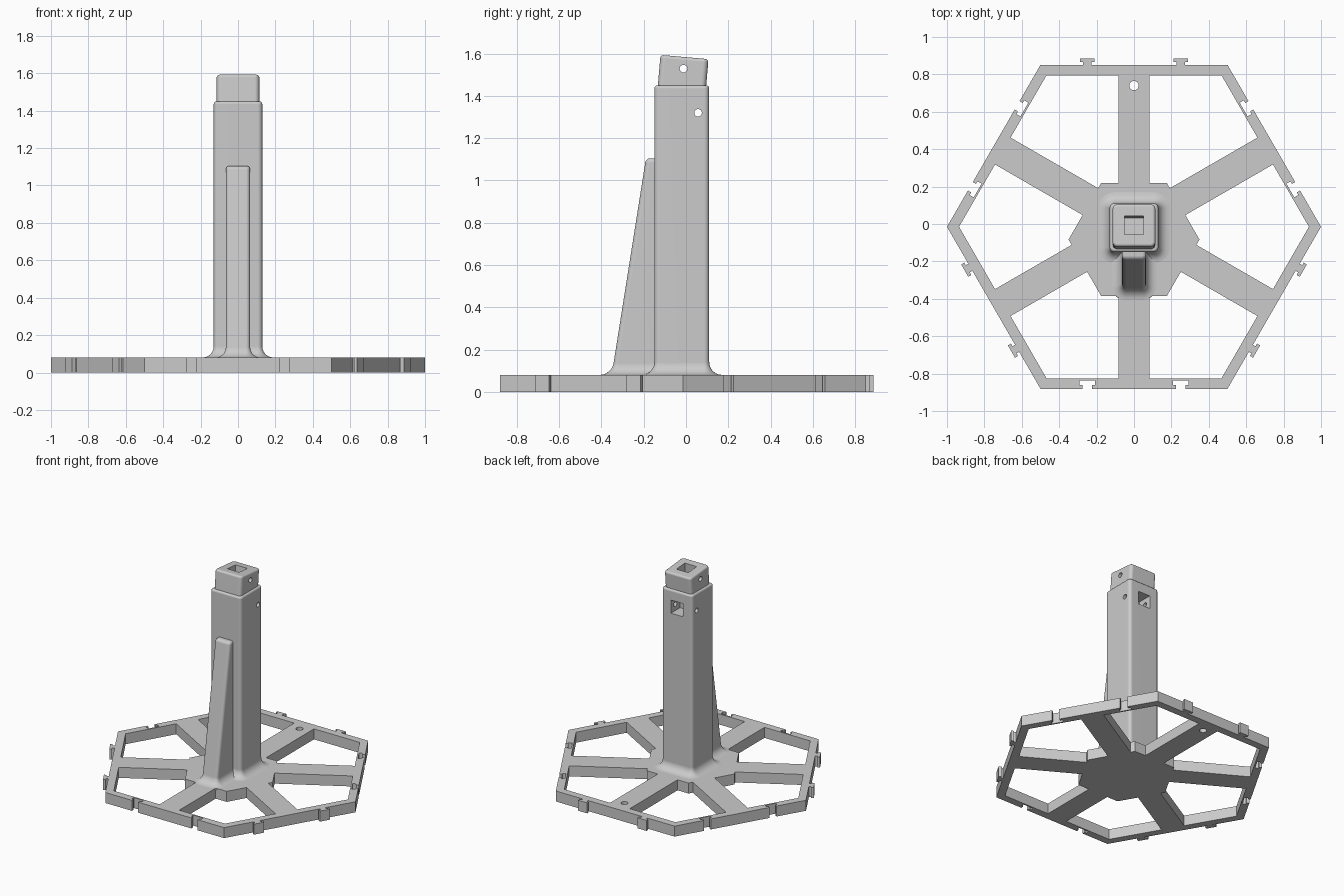
import bpy, bmesh, math
from mathutils import Matrix, Vector

cube = bpy.data.objects.get("Cube")
if cube:
    bpy.data.objects.remove(cube, do_unlink=True)

grey = bpy.data.materials.new("plain_grey")
grey.use_nodes = True
grey.diffuse_color = (0.6, 0.6, 0.6, 1)
grey.node_tree.nodes["Principled BSDF"].inputs["Base Color"].default_value = (0.6, 0.6, 0.6, 1)

BASE = 0.08              # plate thickness
CENTRE_Y = -0.015        # centre of the hexagon frame


def to_object(name, bm):
    bmesh.ops.recalc_face_normals(bm, faces=bm.faces)
    mesh = bpy.data.meshes.new(name)
    bm.to_mesh(mesh)
    bm.free()
    mesh.materials.append(grey)
    obj = bpy.data.objects.new(name, mesh)
    bpy.context.collection.objects.link(obj)
    return obj


def loft(name, rings, matrix=Matrix()):
    """Skin a stack of equal-length rings and close both ends."""
    bm = bmesh.new()
    rows = [[bm.verts.new(matrix @ Vector(p)) for p in ring] for ring in rings]
    n = len(rows[0])
    for low, high in zip(rows, rows[1:]):
        for i in range(n):
            j = (i + 1) % n
            bm.faces.new((low[i], low[j], high[j], high[i]))
    bm.faces.new(rows[0][::-1])
    bm.faces.new(rows[-1])
    return to_object(name, bm)


def prism(name, points, z0, z1, matrix=Matrix()):
    return loft(name, [[(x, y, z) for x, y in points] for z in (z0, z1)], matrix)


def polygon(radius, sides, cy=0.0):
    return [(radius * math.cos(math.tau * i / sides), cy + radius * math.sin(math.tau * i / sides))
            for i in range(sides)]


def rect(x0, x1, y0, y1):
    return [(x0, y0), (x1, y0), (x1, y1), (x0, y1)]


def rounded(x0, x1, y0, y1, r, z, steps=5):
    """Ring of a rectangle with rounded corners."""
    ring = []
    corners = ((x1 - r, y1 - r), (x0 + r, y1 - r), (x0 + r, y0 + r), (x1 - r, y0 + r))
    for k, (cx, cy) in enumerate(corners):
        for s in range(steps + 1):
            a = math.pi / 2 * (k + s / steps)
            ring.append((cx + r * math.cos(a), cy + r * math.sin(a), z))
    return ring


def boolean(target, tool, operation):
    mod = target.modifiers.new(operation.lower(), 'BOOLEAN')
    mod.operation, mod.solver, mod.object = operation, 'EXACT', tool
    bpy.context.view_layer.update()
    graph = bpy.context.evaluated_depsgraph_get()
    mesh = bpy.data.meshes.new_from_object(target.evaluated_get(graph))
    target.modifiers.clear()
    target.data = mesh
    bpy.data.objects.remove(tool, do_unlink=True)


def smooth(obj):
    bpy.ops.object.select_all(action='DESELECT')
    obj.select_set(True)
    bpy.context.view_layer.objects.active = obj
    bpy.ops.object.shade_smooth_by_angle(angle=math.radians(32))
    mod = obj.modifiers.new("even_normals", 'WEIGHTED_NORMAL')
    mod.keep_sharp = True


def quarter(r, steps=6):
    """(inset, height) pairs of a concave quarter round of radius r."""
    for s in range(steps + 1):
        a = math.pi / 2 * s / steps
        yield r * (1 - math.sin(a)), r * (1 - math.cos(a))


# Hexagon frame outline: T tabs and T slots on alternating edges
def tee(stem, head, neck, depth):
    half = [(-stem, 0), (-stem, neck), (-head, neck), (-head, depth)]
    return half + [(-u, v) for u, v in reversed(half)]


tab = tee(0.022, 0.038, 0.016, 0.035)
slot = tee(0.026, 0.042, -0.02, -0.045)
corners = [Vector((x, y)) for x, y in polygon(1, 6, CENTRE_Y)]
outline = []
for i, start in enumerate(corners):
    along = (corners[(i + 1) % 6] - start).normalized()
    out = Vector((along.y, -along.x))
    outline.append(start)
    for pos in (0.25, 0.75):
        shape = tab if i % 2 else slot
        outline += [start + along * (pos + u) + out * v for u, v in shape]

plate = prism("base_frame", outline, 0, BASE)
boolean(plate, prism("inner_cut", polygon(0.81 / math.cos(math.pi / 6), 6, CENTRE_Y), -0.1, 0.2),
        'DIFFERENCE')

# Three crossing spokes and the central hub
for i in range(3):
    turn = Matrix.Translation((0, CENTRE_Y, 0)) @ Matrix.Rotation(math.radians(60 * i), 4, 'Z')
    boolean(plate, prism("spoke", rect(-0.083, 0.083, -0.815, 0.815), 0, BASE, turn), 'UNION')
boolean(plate, prism("hub", polygon(0.35, 6, -0.083), 0, BASE), 'UNION')
boolean(plate, prism("hole", polygon(0.025, 24, 0.74), -0.1, 0.2), 'DIFFERENCE')
smooth(plate)


# Column: flared foot, straight shaft, rounded top rim
def column_ring(grow, z):
    return rounded(-0.13 - grow, 0.13 + grow, -0.15 - grow, 0.11 + grow, 0.024 + grow, z)


rings = [column_ring(0.06, BASE - 0.01)]
rings += [column_ring(g, BASE + h) for g, h in quarter(0.06)]
rings += [column_ring(-0.015 + g, 1.45 - h) for g, h in
          ((0.015 * math.cos(a), 0.015 * (1 - math.sin(a)))
           for a in (math.pi / 8 * k for k in range(5)))]
column = loft("column", rings)


def cross_pin(matrix, radius=0.018):
    """Round cutter running along x."""
    return prism("pin_cut", polygon(radius, 24), -0.3, 0.3,
                 matrix @ Matrix.Rotation(math.pi / 2, 4, 'Y'))


boolean(column, prism("window_cut", rect(-0.05, 0.05, 0.0, 0.2), 1.27, 1.37), 'DIFFERENCE')
boolean(column, cross_pin(Matrix.Translation((0, 0.057, 1.32))), 'DIFFERENCE')
smooth(column)

# Tilted head block with a square socket, local origin at its top centre
tilt = Matrix.Translation((0, -0.007, 1.584)) @ Matrix.Rotation(math.radians(-5), 4, 'X')


def head_ring(inset, z):
    h = 0.114 - inset
    return rounded(-h, h, -h, h, 0.024 - inset, z)


rings = [head_ring(0, -0.155)]
rings += [head_ring(0.015 * (1 - math.cos(a)), -0.015 * (1 - math.sin(a)))
          for a in (math.pi / 8 * k for k in range(5))]
head = loft("head_block", rings, tilt)
boolean(head, prism("socket_cut", rect(-0.05, 0.05, -0.05, 0.05), -0.11, 0.1, tilt), 'DIFFERENCE')
boolean(head, cross_pin(tilt @ Matrix.Translation((0, 0, -0.055))), 'DIFFERENCE')
smooth(head)


# Tapered front rib with flared foot and rounded top
def rib_ring(grow, z):
    front = -0.342 + 0.158 * (z - 0.14)
    return rounded(-0.065 - grow, 0.065 + grow, front - grow, -0.09, 0.022 + max(grow, -0.021), z)


rings = [rib_ring(0.055, BASE - 0.01)]
rings += [rib_ring(g, BASE + h) for g, h in quarter(0.055)]
rings += [rib_ring(-0.02 * (1 - math.cos(a)), 1.105 - 0.02 * (1 - math.sin(a)))
          for a in (math.pi / 8 * k for k in range(5))]
rib = loft("front_rib", rings)
smooth(rib)
